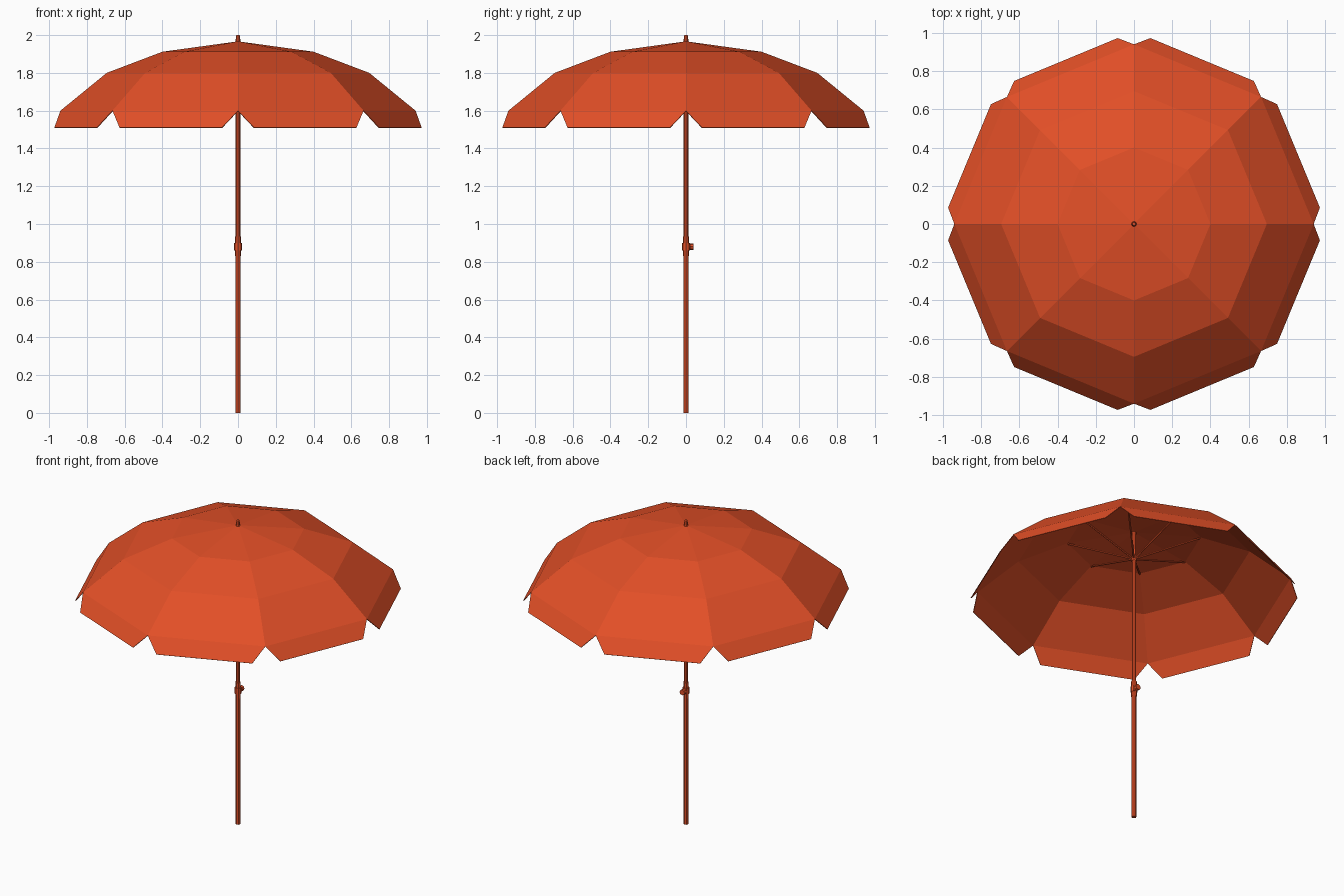
import bpy, bmesh
from math import sin, cos, pi
from mathutils import Vector

cube = bpy.data.objects.get("Cube")
if cube:
    bpy.data.objects.remove(cube, do_unlink=True)

COLOR = (0.76, 0.078, 0.02, 1)
orange = bpy.data.materials.new("orange_red")
orange.use_nodes = True
orange.diffuse_color = COLOR
shader = next(n for n in orange.node_tree.nodes if n.type == "BSDF_PRINCIPLED")
shader.inputs["Base Color"].default_value = COLOR
shader.inputs["Roughness"].default_value = 0.8

SIDES = 8


def finish(name, bm):
    bmesh.ops.recalc_face_normals(bm, faces=bm.faces)
    mesh = bpy.data.meshes.new(name)
    bm.to_mesh(mesh)
    bm.free()
    mesh.materials.append(orange)
    obj = bpy.data.objects.new(name, mesh)
    bpy.context.collection.objects.link(obj)
    return obj


def rod(name, start, end, r1, r2=None, sides=SIDES):
    """Tapered faceted cylinder between two points."""
    start, end = Vector(start), Vector(end)
    axis = end - start
    bm = bmesh.new()
    bmesh.ops.create_cone(bm, cap_ends=True, segments=sides, radius1=r1,
                          radius2=r1 if r2 is None else r2, depth=axis.length)
    turn = axis.to_track_quat("Z", "Y").to_matrix().to_4x4()
    bmesh.ops.transform(bm, matrix=turn, verts=bm.verts)
    bmesh.ops.translate(bm, vec=(start + end) / 2, verts=bm.verts)
    return finish(name, bm)


def polar(radius, i, z):
    a = 2 * pi * i / SIDES
    return Vector((radius * cos(a), radius * sin(a), z))


# Canopy: faceted dome with a separate hanging flap on each side
bm = bmesh.new()
apex = bm.verts.new((0, 0, 1.967))
rings = [[bm.verts.new(polar(r, i, z)) for i in range(SIDES)]
         for r, z in ((0.4, 1.912), (0.695, 1.8), (0.94, 1.6))]
for i in range(SIDES):
    j = (i + 1) % SIDES
    bm.faces.new((apex, rings[0][i], rings[0][j]))
    for upper, lower in zip(rings, rings[1:]):
        bm.faces.new((upper[i], lower[i], lower[j], upper[j]))
    # Flap corners are pulled in along the hem to leave V notches
    a, b = polar(1.008, i, 1.51), polar(1.008, i + 1, 1.51)
    hem = [bm.verts.new(a.lerp(b, t)) for t in (0.12, 0.88)]
    bm.faces.new((rings[-1][i], hem[0], hem[1], rings[-1][j]))
canopy = finish("canopy", bm)
cloth = canopy.modifiers.new("cloth_thickness", "SOLIDIFY")
cloth.thickness = 0.004
cloth.offset = -1

# Pole in two telescoping sections, and the finial
rod("lower_pole", (0, 0, 0), (0, 0, 0.88), 0.0145)
rod("upper_pole", (0, 0, 0.86), (0, 0, 1.96), 0.0125)
rod("finial", (0, 0, 1.955), (0, 0, 2.0), 0.015, 0.009)

# Ribs spreading from a hub to the upper ring of the canopy
rod("rib_hub", (0, 0, 1.765), (0, 0, 1.795), 0.017)
for i in range(SIDES):
    rod(f"rib_{i + 1}", polar(0.008, i, 1.78), polar(0.395, i, 1.903),
        0.006, sides=6)

# Height clamp with its tightening knob
rod("clamp_sleeve", (0, 0, 0.83), (0, 0, 0.935), 0.0165)
rod("clamp_collar", (0, 0, 0.86), (0, 0, 0.9), 0.021)
rod("knob_stem", (0, 0.01, 0.88), (0, 0.025, 0.88), 0.009)
rod("knob", (0, 0.02, 0.88), (0, 0.041, 0.88), 0.018)
